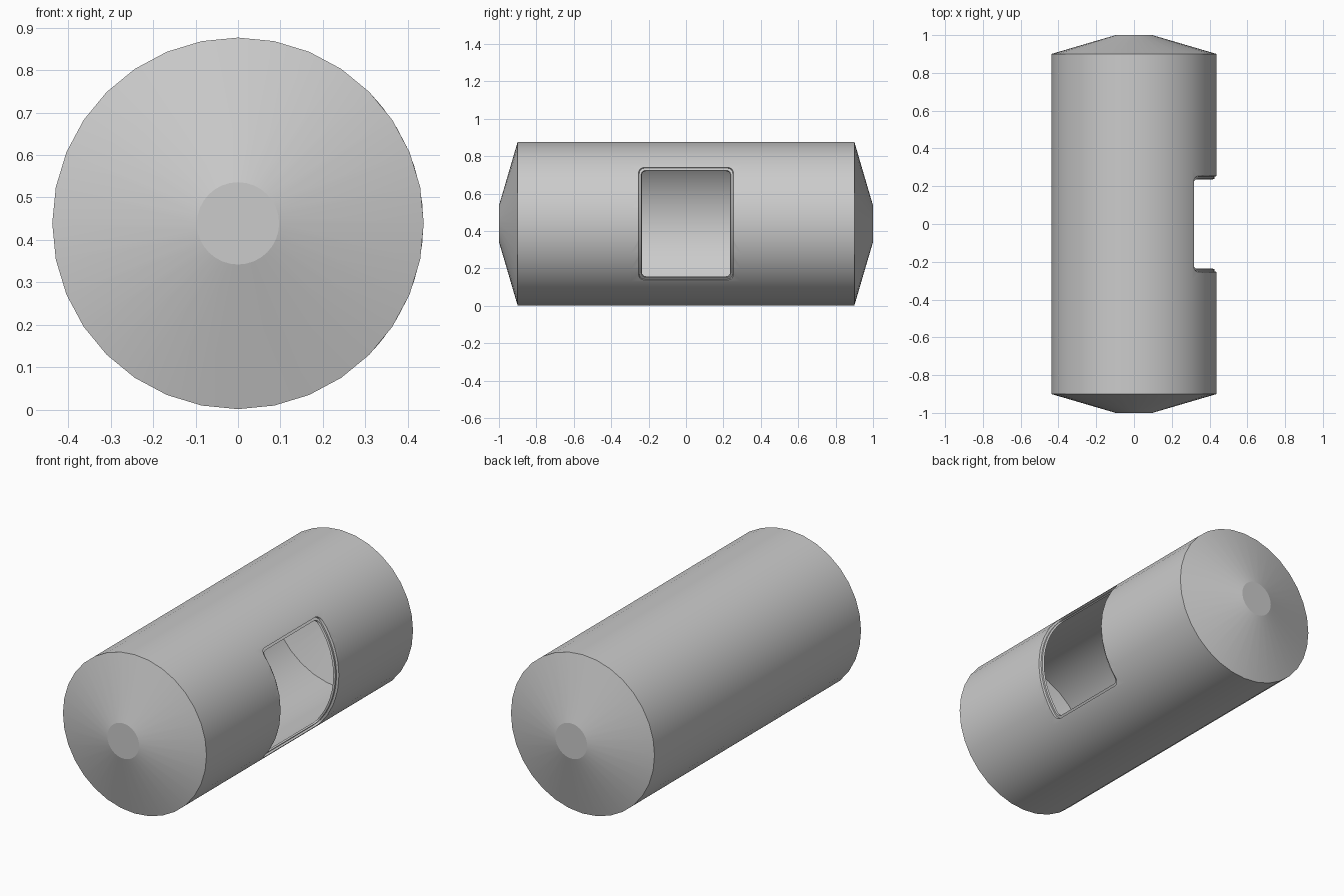
import bpy, bmesh
from math import sin, cos, pi, radians, sqrt

if "Cube" in bpy.data.objects:
    bpy.data.objects.remove(bpy.data.objects["Cube"])

R, ZC, SIDES = 0.438, 0.439, 32


def make_object(name, rings, caps=False):
    """Skin a list of closed point rings, optionally capping both ends."""
    bm = bmesh.new()
    vs = [[bm.verts.new(p) for p in ring] for ring in rings]
    n = len(vs[0])
    for a, b in zip(vs, vs[1:]):
        for i in range(n):
            j = (i + 1) % n
            bm.faces.new((a[i], a[j], b[j], b[i]))
    if caps:
        bm.faces.new(vs[0][::-1])
        bm.faces.new(vs[-1])
        bmesh.ops.recalc_face_normals(bm, faces=bm.faces)
    mesh = bpy.data.meshes.new(name)
    bm.to_mesh(mesh)
    bm.free()
    obj = bpy.data.objects.new(name, mesh)
    bpy.context.collection.objects.link(obj)
    return obj


def smooth(obj, angle):
    bpy.ops.object.select_all(action='DESELECT')
    obj.select_set(True)
    bpy.context.view_layer.objects.active = obj
    bpy.ops.object.shade_smooth_by_angle(angle=radians(angle))


def circle(y, r):
    return [(r * sin(2 * pi * i / SIDES), y, ZC + r * cos(2 * pi * i / SIDES))
            for i in range(SIDES)]


def rounded_rect(hy, hz, rad=0.03, steps=4, along=12):
    """Rounded rectangle outline in y/z around the window centre."""
    corners = [(1, 1, 0), (-1, 1, 90), (-1, -1, 180), (1, -1, 270)]
    key = []
    for sy, sz, a0 in corners:
        for k in range(steps + 1):
            a = radians(a0 + 90 * k / steps)
            key.append((sy * (hy - rad) + rad * cos(a),
                        sz * (hz - rad) + rad * sin(a)))
    pts = []
    for i, p in enumerate(key):
        q = key[(i + 1) % len(key)]
        n = along if i % (steps + 1) == steps else 1
        pts += [(p[0] + (q[0] - p[0]) * t / n, p[1] + (q[1] - p[1]) * t / n)
                for t in range(n)]
    return pts


def on_cylinder(hy, hz, r, rad):
    return [(sqrt(r * r - z * z), y, ZC + z) for y, z in rounded_rect(hy, hz, rad)]


# Hollow drum with shallow conical ends
profile = [(-1, 0.097), (-0.9, R), (-0.3, R), (0.3, R), (0.9, R), (1, 0.097)]
drum = make_object("drum_shell", [circle(y, r) for y, r in profile], caps=True)
solid = drum.modifiers.new("thickness", 'SOLIDIFY')
solid.thickness = 0.005
solid.offset = -1

# Window opening on the right side
outline = rounded_rect(0.254, 0.301)
cutter = make_object("window_cutter",
                     [[(x, y, ZC + z) for y, z in outline] for x in (0.15, 0.6)],
                     caps=True)
cutter.hide_render = True
cut = drum.modifiers.new("window", 'BOOLEAN')
cut.operation = 'DIFFERENCE'
cut.solver = 'EXACT'
cut.object = cutter

# Bake the cut, then drop the helper
deps = bpy.context.evaluated_depsgraph_get()
baked = bpy.data.meshes.new_from_object(drum.evaluated_get(deps))
drum.modifiers.clear()
drum.data = baked
bpy.data.objects.remove(cutter)
smooth(drum, 13)

# Recessed stepped rim around the window
rim = make_object("window_rim", [
    on_cylinder(0.254, 0.301, R - 0.001, 0.03),
    on_cylinder(0.250, 0.297, R - 0.012, 0.028),
    on_cylinder(0.240, 0.285, R - 0.012, 0.024),
    on_cylinder(0.236, 0.281, R - 0.022, 0.022)])
smooth(rim, 30)
